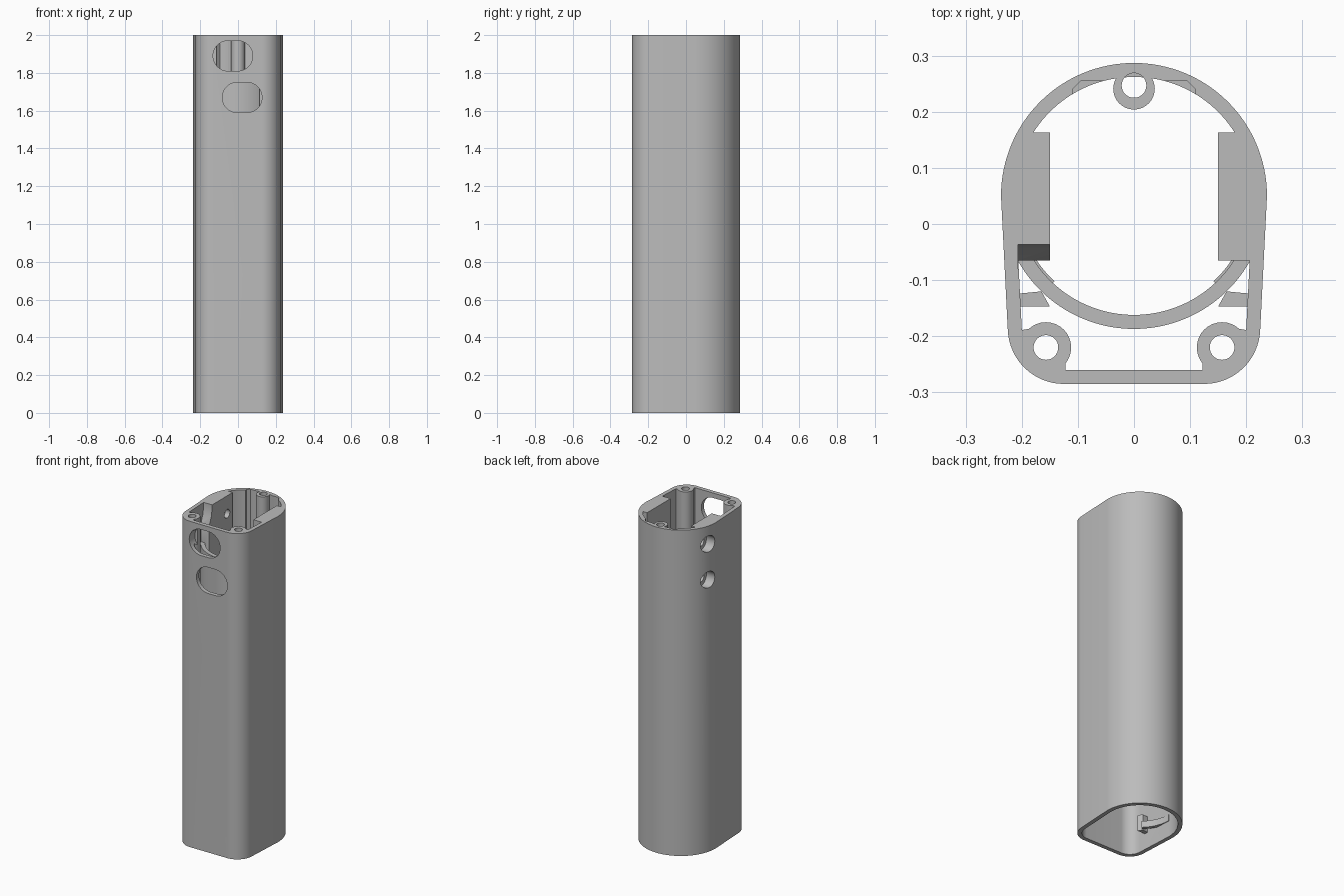
import bpy, bmesh, math

if "Cube" in bpy.data.objects:
    bpy.data.objects.remove(bpy.data.objects["Cube"])

grey = bpy.data.materials.new("plain_grey")
grey.diffuse_color = (0.5, 0.5, 0.5, 1)
grey.use_nodes = True
grey.node_tree.nodes["Principled BSDF"].inputs["Base Color"].default_value = grey.diffuse_color


def arc(cx, cy, r, a0, a1, n=24):
    return [(cx + r * math.cos(math.radians(a0 + (a1 - a0) * i / n)),
             cy + r * math.sin(math.radians(a0 + (a1 - a0) * i / n))) for i in range(n + 1)]


def circle(cx, cy, r, n=32):
    return arc(cx, cy, r, 0, 360, n)[:-1]


def prism(name, pts, lo, hi, axis="z"):
    """Extrude a closed outline along one axis."""
    place = {"x": lambda a, b, c: (c, a, b),
             "y": lambda a, b, c: (a, c, b),
             "z": lambda a, b, c: (a, b, c)}[axis]
    bm = bmesh.new()
    low = [bm.verts.new(place(a, b, lo)) for a, b in pts]
    high = [bm.verts.new(place(a, b, hi)) for a, b in pts]
    bm.faces.new(low)
    bm.faces.new(high)
    for i in range(len(pts)):
        j = (i + 1) % len(pts)
        bm.faces.new((low[i], low[j], high[j], high[i]))
    bmesh.ops.recalc_face_normals(bm, faces=bm.faces)
    me = bpy.data.meshes.new(name)
    bm.to_mesh(me)
    bm.free()
    ob = bpy.data.objects.new(name, me)
    bpy.context.collection.objects.link(ob)
    me.materials.append(grey)
    return ob


def combine(target, tool, operation):
    m = target.modifiers.new("cut", "BOOLEAN")
    m.operation, m.solver, m.object = operation, "EXACT", tool
    bpy.context.view_layer.objects.active = target
    bpy.ops.object.modifier_apply(modifier=m.name)
    bpy.data.objects.remove(tool)


def outline(r, cr, inset):
    """Round back, tapering sides and rounded front corners."""
    return (arc(0, 0.05, r, 0, 180, 64) + arc(-0.125, -0.185, cr, 183, 270, 16)
            + arc(0.125, -0.185, cr, 270, 357, 16))


def mirror(pts, s):
    return [(s * x, y) for x, y in pts]


body = prism("housing", outline(0.237, 0.1, 0), 0, 2)


def add(pts, lo, hi, axis="z"):
    combine(body, prism("part", pts, lo, hi, axis), "UNION")


def cut(pts, lo, hi, axis="z"):
    combine(body, prism("cutter", pts, lo, hi, axis), "DIFFERENCE")


# hollow interior and the flat recess beside the rear post
cut(outline(0.212, 0.075, 0), -0.1, 2.1)
cut([(-0.11, 0.2), (0.11, 0.2), (0.11, 0.24), (0.095, 0.255), (-0.095, 0.255), (-0.11, 0.24)], 1.5, 2.1)

# inner cradle
add(arc(0, 0.05, 0.237, 207, 333, 48) + arc(0, 0.05, 0.212, 333, 207, 48), 0.4, 1.77)

for s in (-1, 1):
    # side rails
    add(mirror([(0.15, -0.065), (0.15, 0.163), (0.185, 0.163), (0.222, 0.09), (0.222, -0.065)], s), 1.45, 2)
    # front screw posts, webbed to the wall
    add(circle(s * 0.157, -0.22, 0.045), 1.6, 2)
    add(mirror([(0.122, -0.27), (0.122, -0.195), (0.15, -0.18), (0.205, -0.19), (0.2, -0.24), (0.16, -0.27)], s), 1.6, 2)
    # lower clip arcs with short struts
    add(mirror(arc(0, 0.05, 0.228, 360, 313) + arc(0, 0.05, 0.208, 313, 360), s), 0.1, 0.14)
    add(mirror([(0.165, -0.12), (0.15, -0.147), (0.215, -0.147), (0.215, -0.125)], s), 0.1, 0.2)

# rear screw post
add(circle(0, 0.241, 0.037), 1.5, 2)

# screw holes
for x, y in ((-0.157, -0.22), (0.157, -0.22), (0, 0.247)):
    cut(circle(x, y, 0.022), 1.4, 2.1)

# stepped front end of the left rail
cut([(-0.08, 2.1), (-0.035, 2.1), (-0.037, 1.98), (-0.045, 1.93), (-0.065, 1.88), (-0.08, 1.88)],
    -0.207, -0.14, "x")

# two slotted front windows
for x, z in ((-0.027, 1.89), (0.022, 1.67)):
    cut(arc(x + 0.025, z, 0.08, -90, 90) + arc(x - 0.025, z, 0.08, 90, 270), -0.4, -0.23, "y")

# two countersunk holes in the left side
for z in (1.89, 1.67):
    cut(circle(0.109, z, 0.026), -0.3, -0.1, "x")
    cut(circle(0.109, z, 0.05), -0.3, -0.18, "x")

bpy.ops.object.select_all(action="DESELECT")
body.select_set(True)
bpy.context.view_layer.objects.active = body
bpy.ops.object.shade_smooth_by_angle(angle=math.radians(25))
